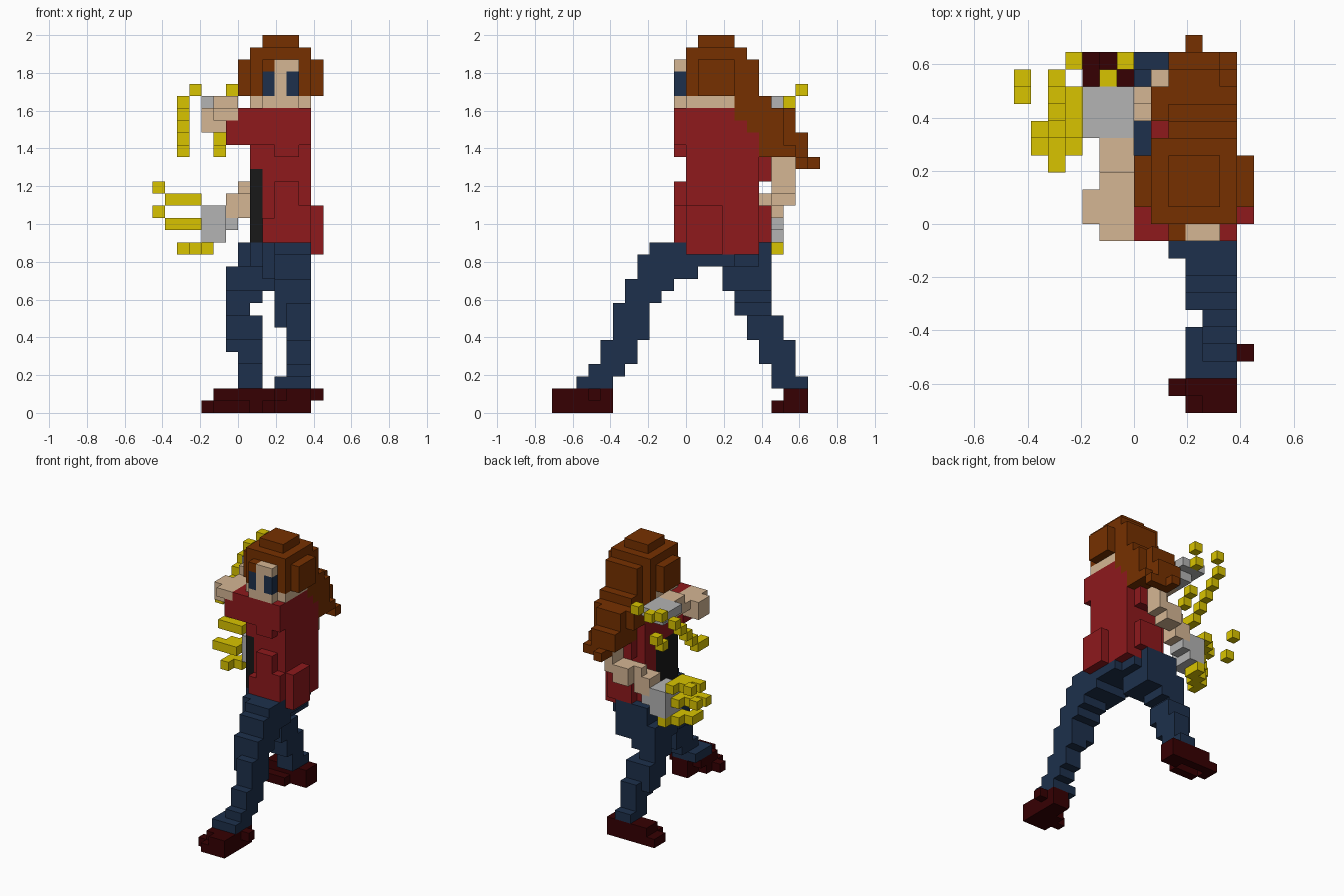
import bpy
import bmesh
from mathutils import Vector

UNIT = 2 / 31          # edge length of one block
cells = {}             # block position -> part name
part_material = {}     # part name -> material

default = bpy.data.objects.get("Cube")
if default:
    bpy.data.objects.remove(default, do_unlink=True)


def material(name, red, green, blue):
    """Flat material from display colour values."""
    linear = [(c / 255 / 12.92) if c < 11 else ((c / 255 + 0.055) / 1.055) ** 2.4
              for c in (red, green, blue)] + [1.0]
    mat = bpy.data.materials.new(name)
    mat.use_nodes = True
    mat.diffuse_color = linear
    shader = mat.node_tree.nodes["Principled BSDF"]
    shader.inputs["Base Color"].default_value = linear
    shader.inputs["Roughness"].default_value = 0.9
    return mat


def part(name, mat):
    """Start a part; returns a function that fills boxes of blocks for it."""
    part_material[name] = mat

    def box(x, y, z):
        for i in range(*x):
            for j in range(*y):
                for k in range(*z):
                    cells[i, j, k] = name
    return box


def dot_maker(box):
    """Fill a single block."""
    return lambda x, y, z: box(x=(x, x + 1), y=(y, y + 1), z=(z, z + 1))


def build(name, mat):
    """Mesh the exposed block sides of one part."""
    bm = bmesh.new()
    corners = {}

    def vert(p):
        key = tuple(round(c) for c in p)
        if key not in corners:
            corners[key] = bm.verts.new(Vector(key) * UNIT)
        return corners[key]

    for cell in [c for c, owner in cells.items() if owner == name]:
        for axis in range(3):
            for side in (0, 1):
                step = Vector((0, 0, 0))
                step[axis] = 2 * side - 1
                if tuple(round(c) for c in Vector(cell) + step) in cells:
                    continue
                u, v = Vector((0, 0, 0)), Vector((0, 0, 0))
                u[(axis + 1) % 3] = v[(axis + 2) % 3] = 1
                start = Vector(cell)
                start[axis] += side
                loop = [start, start + u, start + u + v, start + v]
                if not side:
                    loop.reverse()
                bm.faces.new([vert(p) for p in loop])
    mesh = bpy.data.meshes.new(name)
    bm.to_mesh(mesh)
    bm.free()
    mesh.materials.append(mat)
    bpy.context.collection.objects.link(bpy.data.objects.new(name, mesh))


red = material("jacket red", 142, 25, 28)
brown = material("hair brown", 118, 48, 0)
skin = material("skin", 213, 182, 148)
navy = material("denim navy", 29, 48, 76)
yellow = material("claw yellow", 217, 196, 0)
grey = material("glove grey", 179, 179, 179)
maroon = material("shoe maroon", 54, 0, 2)
black = material("shirt black", 24, 24, 24)

# Hips
box = part("hips", navy)
box(x=(1, 6), y=(0, 4), z=(12, 14))
box(x=(0, 5), y=(2, 6), z=(12, 14))
box(x=(0, 4), y=(6, 7), z=(12, 14))

# Front leg, striding forward
box = part("front_leg", navy)
box(x=(3, 6), y=(-3, 1), z=(13, 14))
box(x=(2, 6), y=(-2, 1), z=(11, 14))
box(x=(3, 6), y=(-4, 1), z=(11, 13))
box(x=(3, 6), y=(-5, -1), z=(10, 11))
box(x=(3, 6), y=(-5, -2), z=(9, 10))
box(x=(3, 6), y=(-5, -3), z=(7, 9))
box(x=(4, 6), y=(-6, -3), z=(6, 9))
box(x=(4, 6), y=(-7, -4), z=(4, 6))
box(x=(4, 6), y=(-8, -5), z=(3, 4))
box(x=(3, 6), y=(-9, -6), z=(2, 3))

# Rear leg, stretched back
box = part("rear_leg", navy)
box(x=(-1, 4), y=(3, 7), z=(10, 12))
box(x=(-1, 2), y=(4, 7), z=(9, 10))
box(x=(-1, 1), y=(4, 7), z=(8, 9))
box(x=(-1, 2), y=(5, 8), z=(6, 8))
box(x=(-1, 2), y=(6, 8), z=(5, 6))
box(x=(0, 2), y=(6, 9), z=(4, 6))
box(x=(0, 2), y=(7, 9), z=(3, 4))
box(x=(0, 2), y=(7, 10), z=(2, 3))

# Shoes; the rear one has a hollow sole
box = part("front_shoe", maroon)
box(x=(4, 6), y=(-11, -6), z=(0, 2))
box(x=(3, 4), y=(-11, -8), z=(0, 1))
box(x=(3, 4), y=(-10, -7), z=(1, 2))
box(x=(2, 3), y=(-10, -9), z=(0, 1))
box(x=(6, 7), y=(-8, -7), z=(1, 2))
box = part("rear_shoe", maroon)
box(x=(-3, 3), y=(9, 10), z=(0, 1))
box(x=(-3, -2), y=(8, 9), z=(0, 1))
box(x=(1, 3), y=(8, 9), z=(0, 1))
box(x=(-2, 1), y=(7, 8), z=(0, 1))
box(x=(-2, 3), y=(8, 10), z=(1, 2))

# Jacket: body, chest, open flaps and sleeves
box = part("jacket", red)
box(x=(1, 6), y=(0, 6), z=(14, 24))
box(x=(1, 6), y=(0, 4), z=(24, 25))
box(x=(2, 6), y=(0, 6), z=(13, 14))
box(x=(0, 6), y=(-1, 0), z=(22, 25))
box(x=(3, 5), y=(-1, 0), z=(21, 22))
box(x=(3, 5), y=(-1, 0), z=(14, 19))
box(x=(2, 6), y=(-1, 0), z=(14, 16))
box(x=(5, 6), y=(-1, 0), z=(16, 17))
box(x=(6, 7), y=(0, 3), z=(13, 17))
box(x=(2, 5), y=(6, 7), z=(14, 17))
box(x=(2, 5), y=(6, 7), z=(19, 21))
box(x=(-1, 1), y=(-1, 2), z=(22, 24))
box(x=(0, 1), y=(-1, 2), z=(24, 25))

# Shirt showing in the jacket opening
box = part("shirt", black)
box(x=(1, 2), y=(0, 4), z=(14, 20))

# Head
box = part("head", skin)
box(x=(1, 6), y=(0, 4), z=(25, 26))
box(x=(2, 5), y=(-1, 0), z=(25, 29))
box = part("eyes", navy)
for left in (2, 4):
    box(x=(left, left + 1), y=(-1, 0), z=(26, 28))

# Hair: cap, side locks and long swept tail
box = part("hair", brown)
box(x=(2, 5), y=(1, 4), z=(30, 31))
box(x=(1, 6), y=(0, 5), z=(29, 30))
box(x=(1, 6), y=(0, 5), z=(26, 29))
box(x=(2, 6), y=(5, 6), z=(26, 29))
box(x=(0, 7), y=(1, 4), z=(26, 29))
box(x=(2, 3), y=(-1, 0), z=(28, 29))
box(x=(1, 6), y=(4, 5), z=(24, 26))
box(x=(2, 6), y=(5, 7), z=(25, 26))
box(x=(2, 6), y=(5, 8), z=(23, 25))
box(x=(2, 5), y=(8, 9), z=(23, 25))
box(x=(1, 2), y=(6, 8), z=(23, 25))
box(x=(2, 6), y=(6, 8), z=(21, 23))
box(x=(2, 5), y=(8, 10), z=(21, 23))
box(x=(3, 6), y=(9, 10), z=(20, 21))
box(x=(5, 6), y=(8, 9), z=(21, 22))
box(x=(3, 4), y=(10, 11), z=(20, 21))

# Raised arm, folded back at the elbow
box = part("raised_arm", skin)
box(x=(-3, -1), y=(0, 2), z=(23, 25))
box(x=(-2, 0), y=(-1, 3), z=(24, 25))
box(x=(-2, 0), y=(3, 5), z=(24, 26))

# Lowered arm, reaching across the back
box = part("lowered_arm", skin)
box(x=(3, 4), y=(7, 9), z=(18, 21))
box(x=(1, 3), y=(7, 9), z=(17, 19))
box(x=(-1, 1), y=(6, 8), z=(16, 18))
box(x=(0, 1), y=(7, 8), z=(18, 19))

# Gloves
box = part("raised_glove", grey)
box(x=(-3, 0), y=(5, 8), z=(25, 26))
box(x=(-2, 0), y=(5, 7), z=(24, 25))
box = part("lowered_glove", grey)
box(x=(-3, -1), y=(5, 8), z=(14, 17))
box(x=(-1, 0), y=(6, 8), z=(15, 16))

# Claws of the raised hand
dot = dot_maker(part("raised_claws", yellow))
dot(x=-2, y=8, z=25)
dot(x=-1, y=9, z=26)
dot(x=-4, y=9, z=26)
for i in range(5):
    dot(x=-5, y=8 - i, z=25 - i)
dot(x=-5, y=3, z=21)
dot(x=-2, y=7, z=22)
dot(x=-2, y=6, z=21)

# Claws of the lowered hand
box = part("lowered_claws", yellow)
dot = dot_maker(box)
for y, z in ((5, 17), (4, 15)):
    box(x=(-4, -3), y=(y, y + 3), z=(z, z + 1))
    box(x=(-5, -4), y=(y, y + 2), z=(z, z + 1))
    dot(x=-6, y=y, z=z)
box(x=(-3, -2), y=(6, 8), z=(13, 14))
box(x=(-4, -3), y=(5, 7), z=(13, 14))
box(x=(-5, -4), y=(4, 6), z=(13, 14))
dot(x=-7, y=8, z=18)
dot(x=-7, y=7, z=16)

for name, mat in part_material.items():
    build(name, mat)
